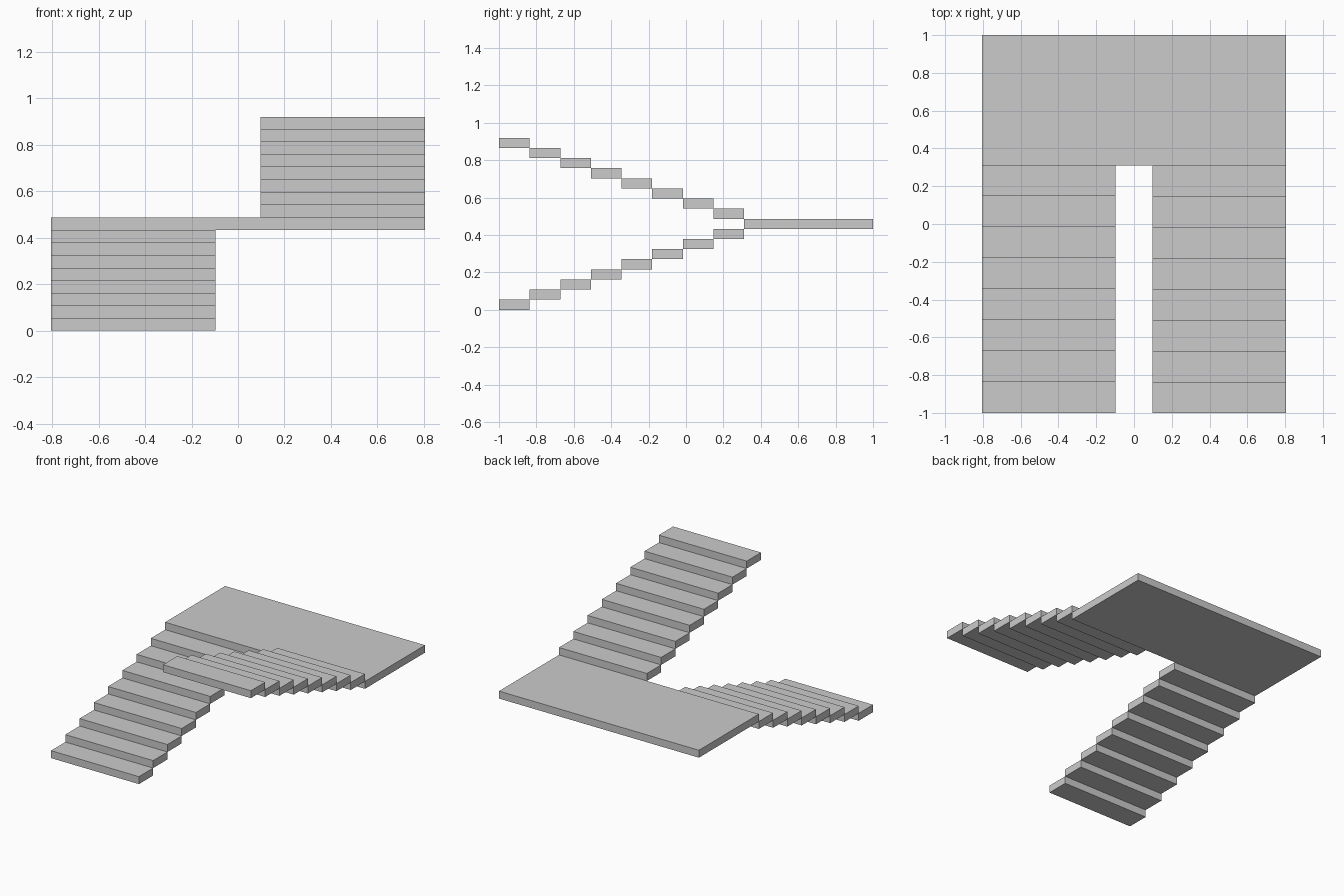
import bpy

if "Cube" in bpy.data.objects:
    bpy.data.objects.remove(bpy.data.objects["Cube"])

STEPS = 8                      # steps per flight
RISE = 0.92 / (2 * STEPS + 1)  # slab thickness equals one riser
INNER, OUTER = 0.097, 0.804    # flight edges in x
FRONT, LANDING, BACK = -1.0, 0.311, 1.0
TREAD = (LANDING - FRONT) / STEPS


def box(name, x0, x1, y0, y1, level):
    """Flat slab one riser thick, sitting on the given step level."""
    bpy.ops.mesh.primitive_cube_add(
        size=1, location=((x0 + x1) / 2, (y0 + y1) / 2, (level + 0.5) * RISE))
    ob = bpy.context.object
    ob.name = name
    ob.scale = (x1 - x0, y1 - y0, RISE)
    bpy.ops.object.transform_apply(location=False, rotation=False, scale=True)


# Lower flight climbs to the back on the left, upper flight returns on the right
for i in range(STEPS):
    y = FRONT + i * TREAD
    box(f"lower_step_{i + 1}", -OUTER, -INNER, y, y + TREAD, i)
    box(f"upper_step_{STEPS - i}", INNER, OUTER, y, y + TREAD, 2 * STEPS - i)

# Landing joining both flights
box("landing", -OUTER, OUTER, LANDING, BACK, STEPS)
